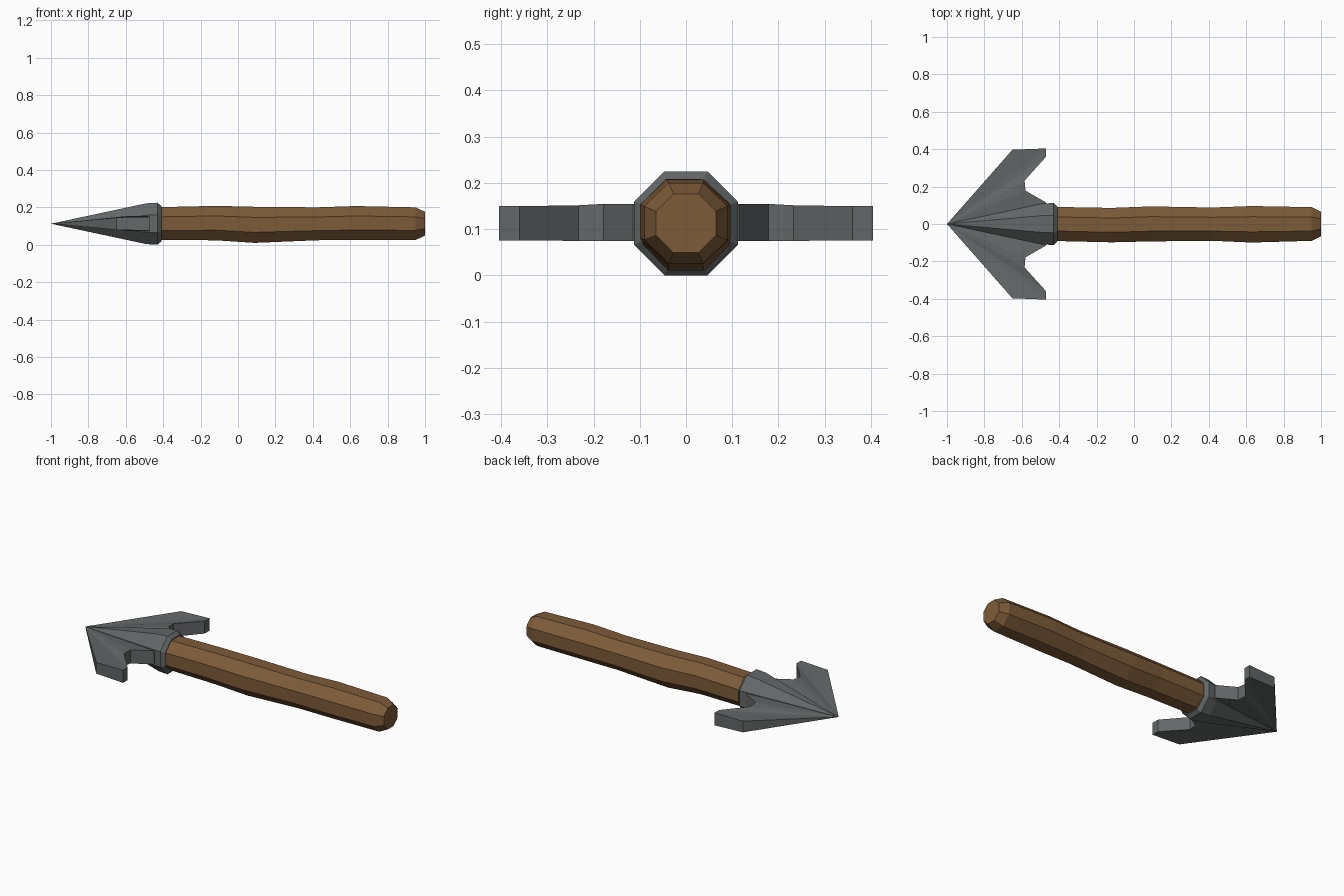
import bpy, bmesh, math

if "Cube" in bpy.data.objects:
    bpy.data.objects.remove(bpy.data.objects["Cube"])

CZ = 0.1125  # height of the long axis


def material(name, rgb):
    m = bpy.data.materials.new(name)
    m.diffuse_color = (*rgb, 1)
    m.use_nodes = True
    m.node_tree.nodes["Principled BSDF"].inputs["Base Color"].default_value = m.diffuse_color
    return m


WOOD = material("brown wood", (0.205, 0.105, 0.04))
IRON = material("grey iron", (0.125, 0.137, 0.138))


def finish(name, bm, mat):
    bmesh.ops.recalc_face_normals(bm, faces=bm.faces[:])
    mesh = bpy.data.meshes.new(name)
    bm.to_mesh(mesh)
    bm.free()
    mesh.materials.append(mat)
    obj = bpy.data.objects.new(name, mesh)
    bpy.context.collection.objects.link(obj)
    return obj


def octagon(bm, x, ylo, yhi, zlo, zhi):
    """Flat-topped eight-sided ring that fills the given y and z limits."""
    cy, cz = (ylo + yhi) / 2, (zlo + zhi) / 2
    k = 1 / math.cos(math.pi / 8)
    ring = []
    for i in range(8):
        a = (i + 0.5) * math.pi / 4
        ring.append(bm.verts.new((x, cy + math.cos(a) * k * (yhi - ylo) / 2,
                                  cz + math.sin(a) * k * (zhi - zlo) / 2)))
    return ring


def bridge(bm, a, b):
    for i in range(len(a)):
        j = (i + 1) % len(a)
        bm.faces.new((a[i], a[j], b[j], b[i]))


# Shaft: slightly uneven octagonal stick with a chamfered end
bm = bmesh.new()
rings = [octagon(bm, *r) for r in (
    (-0.46, -0.090, 0.092, 0.025, 0.200),
    (-0.12, -0.098, 0.086, 0.024, 0.208),
    (0.09, -0.093, 0.094, 0.010, 0.203),
    (0.42, -0.090, 0.088, 0.024, 0.200),
    (0.63, -0.099, 0.096, 0.026, 0.207),
    (0.95, -0.090, 0.090, 0.026, 0.200),
    (1.00, -0.065, 0.065, 0.049, 0.176))]
for a, b in zip(rings, rings[1:]):
    bridge(bm, a, b)
bm.faces.new(rings[0])
bm.faces.new(rings[-1])
finish("shaft", bm, WOOD)

# Socket: long octagonal spike with a short collar
bm = bmesh.new()
tip = bm.verts.new((-1, 0, CZ))
rings = [octagon(bm, x, -r, r, CZ - r, CZ + r)
         for x, r in ((-0.49, 0.109), (-0.43, 0.1125), (-0.41, 0.094))]
for i in range(8):
    bm.faces.new((tip, rings[0][i], rings[0][(i + 1) % 8]))
for a, b in zip(rings, rings[1:]):
    bridge(bm, a, b)
bm.faces.new(rings[-1])
finish("spear_socket", bm, IRON)

# Barbs: wedge fans from the tip, one on each side
outline = [(-0.65, 0.397, 0.033), (-0.47, 0.404, 0.037), (-0.47, 0.36, 0.037),
           (-0.585, 0.232, 0.039), (-0.58, 0.178, 0.042), (-0.47, 0.115, 0.042),
           (-0.47, 0.0, 0.042)]
for side, name in ((1, "left_barb"), (-1, "right_barb")):
    bm = bmesh.new()
    tip = bm.verts.new((-1, 0, CZ))
    top = [bm.verts.new((x, y * side, CZ + h)) for x, y, h in outline]
    low = [bm.verts.new((x, y * side, CZ - min(h, 0.038))) for x, y, h in outline]
    for i in range(len(outline) - 1):
        bm.faces.new((tip, top[i], top[i + 1]))
        bm.faces.new((tip, low[i], low[i + 1]))
        bm.faces.new((top[i], low[i], low[i + 1], top[i + 1]))
    for i in (0, -1):
        bm.faces.new((tip, top[i], low[i]))
    finish(name, bm, IRON)
